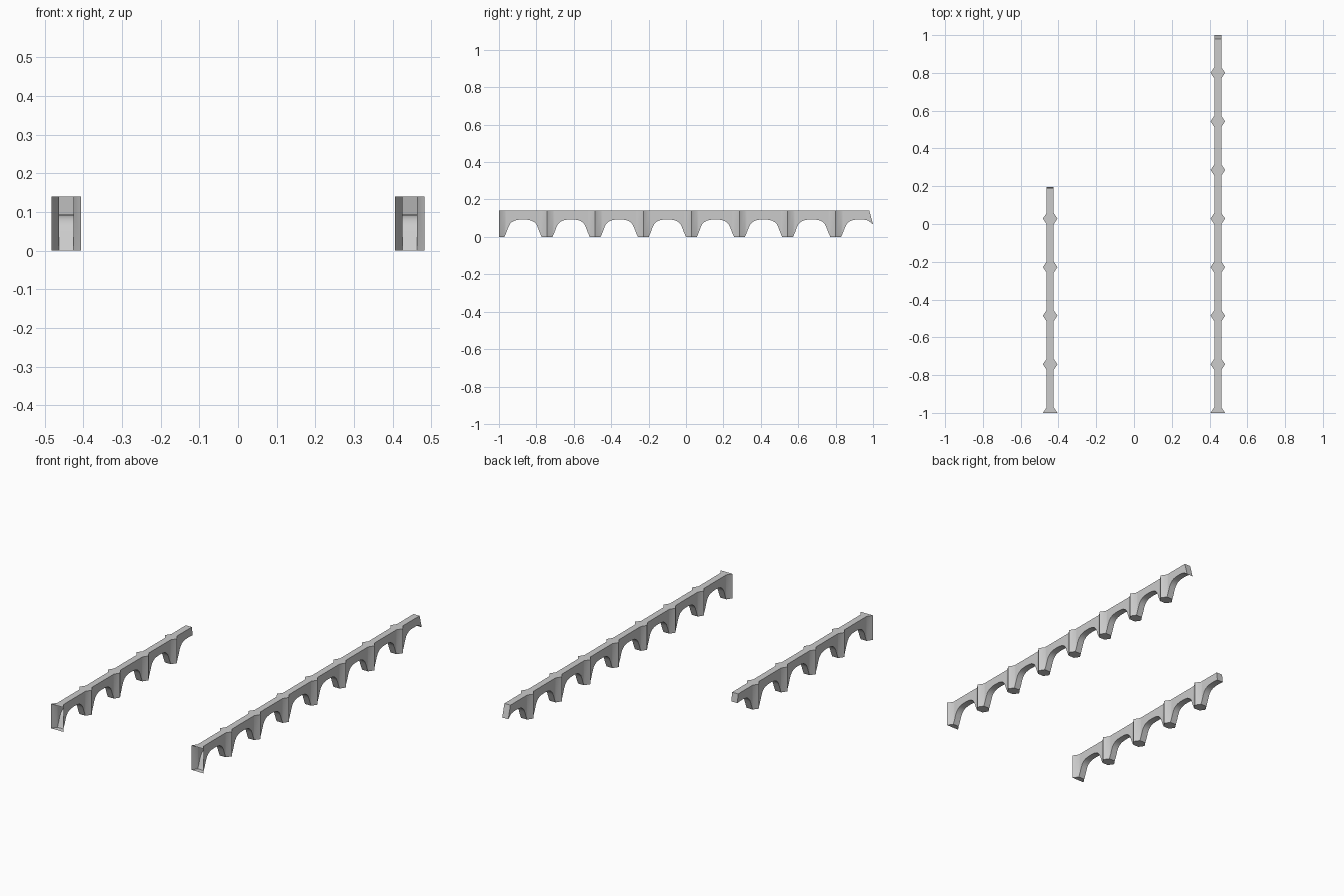
import bpy, bmesh

if "Cube" in bpy.data.objects:
    bpy.data.objects.remove(bpy.data.objects["Cube"])

BAY = 0.2572       # pier spacing
TOP = 0.14         # deck height
BODY, PIER = 0.019, 0.0385   # half widths of wall and pier ridge

# half of one arch bay: (distance from pier centre, underside height, half width)
HALF = [(0.0, 0.0, PIER), (0.029, 0.0, BODY), (0.04, 0.025, BODY), (0.05, 0.052, BODY),
        (0.058, 0.068, BODY), (0.070, 0.080, BODY), (0.085, 0.088, BODY),
        (0.105, 0.092, BODY), (BAY / 2, 0.093, BODY)]


def stations(end):
    """Cross-section stations along y, arch after arch, up to the broken end."""
    bay = HALF + [(BAY - d, z, w) for d, z, w in reversed(HALF[1:-1])]
    out, y0 = [], -1.0
    while y0 < end:
        out += [(y0 + d, z, w) for d, z, w in bay if y0 + d < end - 0.012]
        y0 += BAY
    return out


def arcade(name, x, end, end_z, end_top):
    bm = bmesh.new()
    secs = [(y, y, z, w) for y, z, w in stations(end) if y < end_top - 0.004]
    secs.append((end, end_top, end_z, BODY))
    rings = []
    for yb, yt, z, w in secs:
        rings.append([bm.verts.new(p) for p in (
            (x - w, yb, z), (x + w, yb, z), (x + w, yt, TOP), (x - w, yt, TOP))])
    # underside, sides and deck
    for a, b in zip(rings, rings[1:]):
        for i in range(4):
            j = (i + 1) % 4
            bm.faces.new((a[i], a[j], b[j], b[i]))
    # sloping cap on the far end; the near end is open
    bm.faces.new(rings[-1])
    bmesh.ops.recalc_face_normals(bm, faces=bm.faces)
    # make sure the deck points upward on the open shell
    bm.normal_update()
    deck = max(bm.faces, key=lambda f: f.calc_center_median().z)
    if deck.normal.z < 0:
        bmesh.ops.reverse_faces(bm, faces=bm.faces)
    me = bpy.data.meshes.new(name)
    bm.to_mesh(me)
    bm.free()
    ob = bpy.data.objects.new(name, me)
    bpy.context.collection.objects.link(ob)
    bpy.ops.object.select_all(action='DESELECT')
    ob.select_set(True)
    bpy.context.view_layer.objects.active = ob
    bpy.ops.object.shade_smooth_by_angle(angle=0.75)
    return ob


# long and short arched walls
arcade("long_arcade_wall", 0.444, 1.0, 0.067, 0.98)
arcade("short_arcade_wall", -0.444, 0.197, 0.09, 0.19)
